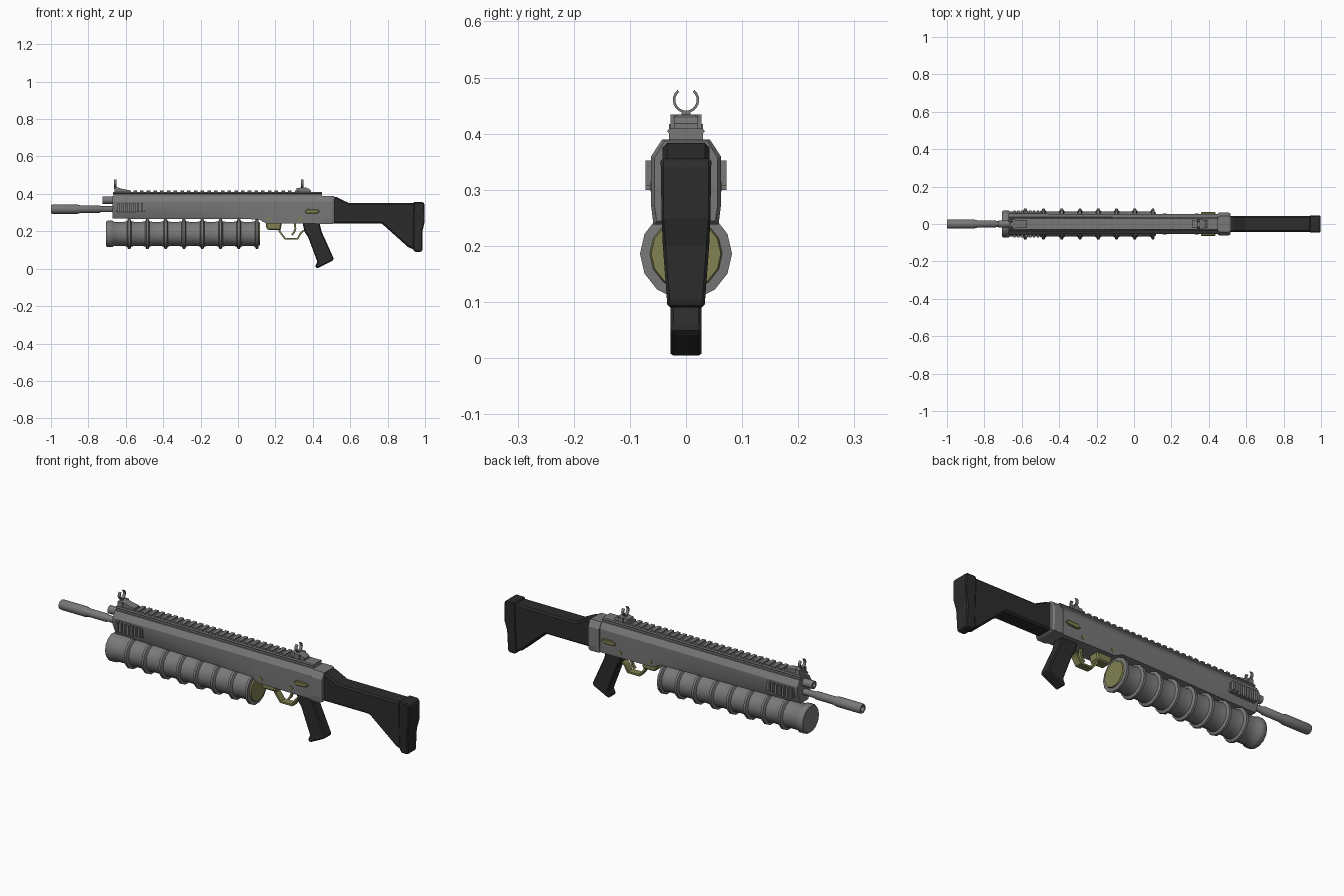
import bpy, bmesh, math
from mathutils import Vector

cube = bpy.data.objects.get("Cube")
if cube:
    bpy.data.objects.remove(cube, do_unlink=True)


def material(name, rgb):
    m = bpy.data.materials.new(name)
    m.use_nodes = True
    m.diffuse_color = (*rgb, 1)
    m.node_tree.nodes["Principled BSDF"].inputs["Base Color"].default_value = (*rgb, 1)
    return m


GREY = material("gunmetal grey", (0.19, 0.19, 0.19))
BLACK = material("matte black", (0.025, 0.025, 0.025))
OLIVE = material("olive", (0.22, 0.22, 0.085))


def finish(bm, name, mat, smooth=None, bevel=0):
    bmesh.ops.recalc_face_normals(bm, faces=bm.faces)
    me = bpy.data.meshes.new(name)
    bm.to_mesh(me)
    bm.free()
    me.materials.append(mat)
    ob = bpy.data.objects.new(name, me)
    bpy.context.collection.objects.link(ob)
    if bevel:
        b = ob.modifiers.new("soft edges", "BEVEL")
        b.width, b.segments, b.limit_method = bevel, 1, "ANGLE"
    if smooth:
        bpy.ops.object.select_all(action="DESELECT")
        ob.select_set(True)
        bpy.context.view_layer.objects.active = ob
        bpy.ops.object.shade_smooth_by_angle(angle=math.radians(smooth))
    return ob


def loft(bm, rings, caps=True):
    """Skin a series of closed rings that share a point count."""
    rows = [[bm.verts.new(p) for p in r] for r in rings]
    n = len(rows[0])
    for a, b in zip(rows, rows[1:]):
        for i in range(n):
            bm.faces.new((a[i], a[(i + 1) % n], b[(i + 1) % n], b[i]))
    if caps:
        bm.faces.new(rows[0])
        bm.faces.new(rows[-1])


def lathe(name, mat, profile, z, y=0, sides=16, smooth=40):
    """Turn (x, radius) points around an axis along x."""
    bm = bmesh.new()
    turn = [math.tau * i / sides for i in range(sides)]
    loft(bm, [[(x, y + r * math.cos(t), z + r * math.sin(t)) for t in turn] for x, r in profile])
    return finish(bm, name, mat, smooth)


def slab(name, mat, outline, width, bevel=0, y=0):
    """Side outline in (x, z); width is a half-thickness, or a rule giving it from z."""
    half = width if callable(width) else (lambda z: width)
    bm = bmesh.new()
    loft(bm, [[(x, y + s * half(z), z) for x, z in outline] for s in (-1, 1)])
    return finish(bm, name, mat, bevel=bevel)


def boxes(name, mat, spans, bevel=0):
    """Several (x0, x1, y0, y1, z0, z1) blocks in one object."""
    bm = bmesh.new()
    for x0, x1, y0, y1, z0, z1 in spans:
        loft(bm, [[(x, y0, z0), (x, y1, z0), (x, y1, z1), (x, y0, z1)] for x in (x0, x1)])
    return finish(bm, name, mat, bevel=bevel)


def section(x, half, low_half, waist, bottom, top=0.39):
    side = [(low_half, bottom), (half, waist), (half, top - 0.03), (half * 0.68, top)]
    return [(x, y, z) for y, z in side] + [(x, -y, z) for y, z in reversed(side)]


# Receiver and handguard, with lower flanks that taper in toward the muzzle
bm = bmesh.new()
loft(bm, [
    section(-0.67, 0.055, 0.030, 0.325, 0.268),
    section(-0.50, 0.055, 0.034, 0.322, 0.266),
    section(-0.10, 0.053, 0.046, 0.295, 0.266),
    section(0.11, 0.053, 0.051, 0.280, 0.264),
    section(0.15, 0.053, 0.052, 0.270, 0.243),
    section(0.45, 0.053, 0.052, 0.270, 0.240),
])
finish(bm, "receiver", GREY, smooth=25)
bm = bmesh.new()
loft(bm, [section(0.45, 0.058, 0.056, 0.27, 0.240), section(0.46, 0.062, 0.058, 0.27, 0.238),
          section(0.505, 0.062, 0.058, 0.27, 0.238), section(0.515, 0.056, 0.052, 0.27, 0.244, 0.387)])
finish(bm, "rear_collar", GREY)

# Barrel and gas tube, both with hollow mouths
lathe("barrel", GREY, [(-0.90, 0.012), (-1, 0.014), (-1, 0.022), (-0.99, 0.025), (-0.86, 0.025),
                       (-0.84, 0.020), (-0.74, 0.020), (-0.735, 0.016), (-0.66, 0.016)], 0.318)
lathe("gas_tube", GREY, [(-0.69, 0.010), (-0.725, 0.011), (-0.725, 0.020), (-0.66, 0.020)], 0.366)

# Ribbed drum magazine under the handguard
profile = [(-0.706, 0.052), (-0.706, 0.066), (-0.697, 0.073), (-0.672, 0.073), (-0.662, 0.066)]
for i in range(8):
    x = -0.582 + i * 0.0977
    profile += [(x - 0.03, 0.066), (x - 0.012, 0.069), (x - 0.006, 0.082),
                (x + 0.006, 0.082), (x + 0.012, 0.069), (x + 0.03, 0.066)]
profile[-2:] = [(0.110, 0.064)]
lathe("magazine", GREY, profile, 0.186, sides=14, smooth=50)
lathe("magazine_end_cap", OLIVE, [(0.106, 0.066), (0.117, 0.062)], 0.186, sides=14)

# Top rail: narrow stem, wide bevelled bed, cross teeth
boxes("rail_stem", GREY, [(-0.665, 0.45, -0.03, 0.03, 0.385, 0.402)])
bm = bmesh.new()
bed = [(-0.028, 0.398), (0.028, 0.398), (0.034, 0.404), (0.030, 0.409), (-0.030, 0.409), (-0.034, 0.404)]
loft(bm, [[(x, y, z) for y, z in bed] for x in (-0.668, 0.45)])
finish(bm, "rail_bed", GREY)
boxes("rail_teeth", GREY, [(x, x + 0.019, -0.03, 0.03, 0.406, 0.417)
                           for x in [-0.56 + i * 0.036 for i in range(25)]])

# Folding sights, each a base, a hinge block and an open ring
for name, x, x0, x1 in (("front", -0.657, -0.66, -0.572), ("rear", 0.343, 0.312, 0.39)):
    slab(name + "_sight_base", GREY, [(x0, 0.407), (x1, 0.407), (x1, 0.418), (x + 0.035, 0.428),
                                     (x + 0.01, 0.434), (x0, 0.432)], 0.021)
    boxes(name + "_sight_ears", GREY, [(x - 0.004, x + 0.022, s * 0.022 - 0.006, s * 0.022 + 0.006,
                                       0.407, 0.434) for s in (-1, 1)])
    boxes(name + "_sight_post", GREY, [(x - 0.007, x + 0.007, -0.008, 0.008, 0.425, 0.441)])
    bm = bmesh.new()
    rings = []
    for i in range(17):
        t = math.radians(130 + 280 * i / 16)
        rings.append([(x + dx, r * math.cos(t), 0.460 + r * math.sin(t))
                      for dx, r in ((-0.007, 0.019), (0.007, 0.019), (0.007, 0.0235), (-0.007, 0.0235))])
    loft(bm, rings)
    finish(bm, name + "_sight_ring", GREY, smooth=40)

# Side vents, pins and selector levers, mirrored left and right
vents, pads = [], []
for s in (-1, 1):
    side = "left" if s > 0 else "right"
    for i in range(7):
        x = -0.645 + i * 0.021
        low = 0.300 if i < 5 else 0.308
        vents.append((x, x + 0.012, s * 0.04, s * 0.072, low, 0.352))
    pads.append((-0.65, -0.50, s * 0.04, s * 0.060, 0.302, 0.346))
    slab(side + "_selector", OLIVE, [(0.355, 0.302), (0.37, 0.294), (0.42, 0.296), (0.438, 0.304),
                                    (0.43, 0.317), (0.37, 0.318)], 0.006, 0.003, y=s * 0.057)
    for i, x in enumerate((0.165, 0.335)):
        slab(f"{side}_pin_{i + 1}", OLIVE,
             [(x + 0.010 * math.cos(math.tau * k / 8), 0.267 + 0.010 * math.sin(math.tau * k / 8))
              for k in range(8)], 0.003, y=s * 0.053)
boxes("vent_slats", GREY, vents)
boxes("vent_pads", GREY, pads)

# Magazine catch, trigger guard and trigger
slab("magazine_catch", OLIVE, [(0.15, 0.25), (0.235, 0.25), (0.228, 0.207), (0.16, 0.207), (0.15, 0.22)],
     0.028, 0.006)


def strip(name, path, thick, half):
    """A flat band following a path in (x, z)."""
    pts = [Vector(p) for p in path]
    bm = bmesh.new()
    rings = []
    for i, p in enumerate(pts):
        d = (pts[min(i + 1, len(pts) - 1)] - pts[max(i - 1, 0)]).normalized()
        n = Vector((-d.y, d.x)) * thick
        a, b = p + n, p - n
        rings.append([(a.x, -half, a.y), (a.x, half, a.y), (b.x, half, b.y), (b.x, -half, b.y)])
    loft(bm, rings)
    finish(bm, name, OLIVE)


strip("trigger_guard", [(0.222, 0.245), (0.222, 0.20), (0.252, 0.160), (0.318, 0.160),
                        (0.335, 0.19), (0.350, 0.205)], 0.005, 0.018)
strip("trigger", [(0.302, 0.25), (0.307, 0.215), (0.300, 0.195), (0.288, 0.18)], 0.005, 0.007)

# Pistol grip
slab("grip", BLACK, [(0.345, 0.25), (0.435, 0.25), (0.447, 0.20), (0.512, 0.056), (0.508, 0.046),
                     (0.424, 0.004), (0.412, 0.012), (0.424, 0.04), (0.375, 0.17), (0.355, 0.20)],
     0.028, 0.008)

# Stock with a butt pad that narrows toward the toe
slab("stock", BLACK, [(0.505, 0.384), (0.53, 0.382), (0.595, 0.350), (0.945, 0.350), (0.945, 0.10),
                      (0.91, 0.115), (0.767, 0.243), (0.505, 0.243)],
     lambda z: 0.030 + 0.012 * min(1, max(0, (z - 0.1) / 0.14)), 0.008)
slab("butt_pad", BLACK, [(0.938, 0.356), (0.99, 0.356), (0.998, 0.345), (0.998, 0.25), (0.986, 0.20),
                         (0.986, 0.098), (0.98, 0.090), (0.945, 0.090), (0.935, 0.105)],
     lambda z: 0.033 + 0.012 * min(1, max(0, (z - 0.09) / 0.16)), 0.006)

# Rest the grip's toe on the ground plane
for ob in bpy.context.collection.objects:
    if ob.type == "MESH" and ob.name in ("grip",):
        ob.location.z = -0.002
